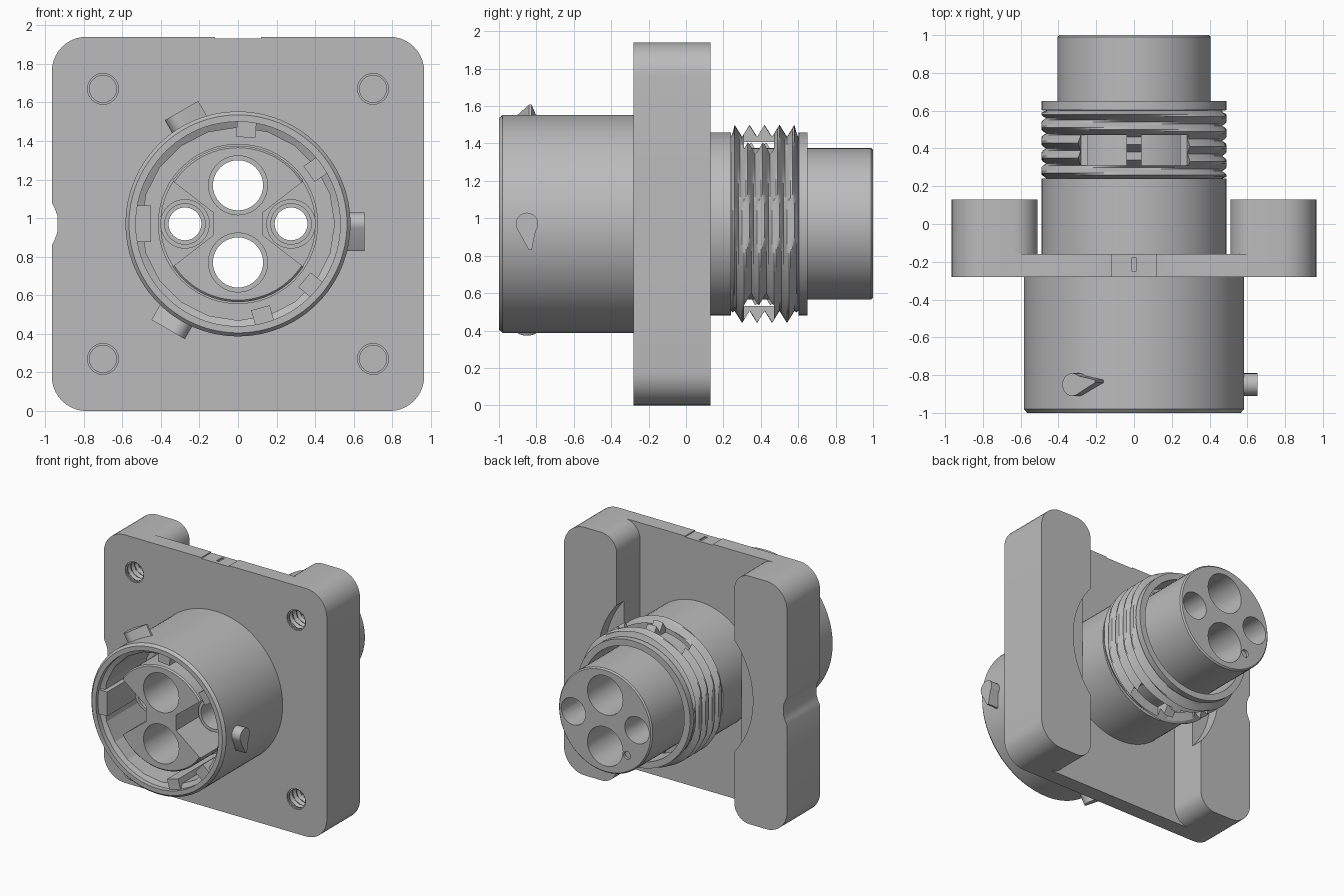
import bpy, bmesh
from math import pi, sin, cos, radians, tau
from mathutils import Matrix, Vector

if "Cube" in bpy.data.objects:
    bpy.data.objects.remove(bpy.data.objects["Cube"])

AXIS = 0.97  # height of the connector axis

grey = bpy.data.materials.new("plain_grey")
grey.use_nodes = True
grey.diffuse_color = (0.5, 0.5, 0.5, 1)
grey.node_tree.nodes["Principled BSDF"].inputs["Base Color"].default_value = (0.5, 0.5, 0.5, 1)


def finish(name, bm):
    bmesh.ops.remove_doubles(bm, verts=bm.verts, dist=1e-5)
    bmesh.ops.recalc_face_normals(bm, faces=bm.faces)
    mesh = bpy.data.meshes.new(name)
    bm.to_mesh(mesh)
    bm.free()
    mesh.materials.append(grey)
    ob = bpy.data.objects.new(name, mesh)
    bpy.context.collection.objects.link(ob)
    return ob


def lathe(name, profile, seg=72, x=0, z=AXIS, clamp=9):
    """Turn a closed (radius, y) profile about y; a radius may depend on the angle."""
    bm = bmesh.new()
    rows = []
    for r, y in profile:
        row = []
        for i in range(seg):
            a = tau * i / seg
            rad = r(a) if callable(r) else r
            px = max(-clamp, min(clamp, rad * cos(a)))
            row.append(bm.verts.new((x + px, y, z + rad * sin(a))))
        rows.append(row)
    for j, row in enumerate(rows):
        nxt = rows[(j + 1) % len(rows)]
        for i in range(seg):
            k = (i + 1) % seg
            bm.faces.new((row[i], row[k], nxt[k], nxt[i]))
    return finish(name, bm)


def cylinder(name, r, y0, y1, x=0, z=AXIS, seg=48):
    return lathe(name, [(0, y0), (r, y0), (r, y1), (0, y1)], seg, x, z)


def prism(name, pts, d0, d1, place=lambda u, v, d: (u, d, AXIS + v)):
    bm = bmesh.new()
    ends = [[bm.verts.new(place(u, v, d)) for u, v in pts] for d in (d0, d1)]
    bm.faces.new(ends[0])
    bm.faces.new(ends[1])
    for i in range(len(pts)):
        k = (i + 1) % len(pts)
        bm.faces.new((ends[0][i], ends[0][k], ends[1][k], ends[1][i]))
    return finish(name, bm)


def box(name, u0, u1, v0, v1, d0, d1):
    return prism(name, [(u0, v0), (u1, v0), (u1, v1), (u0, v1)], d0, d1)


def arc(cx, cy, r, a0, a1, n=10):
    return [(cx + r * cos(radians(a0 + (a1 - a0) * i / n)),
             cy + r * sin(radians(a0 + (a1 - a0) * i / n))) for i in range(n + 1)]


def cut(ob, *cutters):
    bpy.context.view_layer.objects.active = ob
    for c in cutters:
        c.hide_render = True
        mod = ob.modifiers.new("cut", 'BOOLEAN')
        mod.operation = 'DIFFERENCE'
        mod.solver = 'EXACT'
        mod.object = c
        bpy.ops.object.modifier_apply(modifier=mod.name)
        bpy.data.objects.remove(c)


def thread_rows(root, crest, y0, y1, pitch, steps):
    """Profile rows of a helical V thread that fades out at both ends."""
    rows = []
    n = int((y1 - y0) / pitch * steps)
    for j in range(n + 1):
        y = y0 + (y1 - y0) * j / n
        fade = min(1, (y - y0) / 0.02, (y1 - y) / 0.02)

        def radius(a, y=y, fade=fade):
            t = ((y - y0) / pitch - a / tau) % 1
            return root + (crest - root) * fade * abs(2 * t - 1)
        rows.append((radius, y))
    return rows


# Square flange: rounded block with a wide channel across the back
W, H, R = 0.965, 0.97, 0.18
outline = []
for cx, cy, a in ((1, 1, 0), (-1, 1, 90), (-1, -1, 180), (1, -1, 270)):
    outline += arc(cx * (W - R), cy * (H - R), R, a, a + 90)
flange = prism("flange", outline, -0.28, 0.13)
quarter = arc(0.64, H - 0.13, 0.13, 180, 90) + [(0.64, 1.1)]
half = [(u, -v) for u, v in reversed(quarter)] + quarter
channel = prism("channel_cutter", half + [(-u, -v) for u, v in half], -0.16, 0.3)
cut(flange, channel,
    cylinder("nut_recess_cutter", 0.67, 0.04, 0.3, seg=96),
    cylinder("bore_cutter", 0.45, -0.4, 0.0),
    prism("side_notch_cutter", [(-1.1, 0.11), (-W, 0.11), (-0.95, 0.08), (-0.935, 0.04),
          (-0.935, -0.04), (-0.95, -0.08), (-W, -0.11), (-1.1, -0.11)], -0.5, 0.5),
    box("top_mark_cutter", -0.12, 0.12, H - 0.008, 1.1, -0.5, 0.3),
    box("top_slot_cutter", -0.012, 0.012, H - 0.02, 1.1, -0.25, -0.18))

# Threaded blind mounting holes
for sx in (-1, 1):
    for sz in (-1, 1):
        rows = thread_rows(0.07, 0.083, -0.27, 0.05, 0.045, 6)
        cut(flange, lathe("screw_cutter", [(0, -0.4), (0.08, -0.4), (0.08, -0.27)] + rows
                          + [(0, 0.05)], 24, sx * 0.7, AXIS + sz * 0.7))

# Front shell running on into the rear neck
lathe("shell", [(0.53, -1), (0.565, -1), (0.583, -0.98), (0.583, -0.22), (0.49, -0.22),
                (0.49, 0.24), (0.4, 0.24), (0.4, -0.45), (0.53, -0.45)], 96)
lathe("keyed_ring", [(0.54, -0.965), (0.5, -0.945), (0.5, -0.44), (0.54, -0.44)], 20)

# Keys inside the shell: angle and half width
for deg, w in ((180, 0.095), (85, 0.05), (35, 0.05), (320, 0.05), (285, 0.05)):
    rot = Matrix.Rotation(radians(deg), 2)
    pts = [rot @ Vector(p) for p in ((0.45, -w), (0.55, -w), (0.55, w), (0.45, w))]
    prism("shell_key", pts, -0.975, -0.44)

# Three teardrop locking pins
for deg in (0, 120, 240):
    a = radians(deg)
    drop = [(-0.14, 0.025)] + arc(0, 0, 0.06, 130, -110, 20) + [(-0.14, 0.01)]
    prism("locking_pin", drop, 0.55, 0.655,
          lambda t, y, r: (r * cos(a) - t * sin(a), y - 0.85, AXIS + r * sin(a) + t * cos(a)))

# Rear threaded sleeve, flattened on both sides, with a window above and below
sleeve = lathe("threaded_sleeve", [(0.44, 0.2), (0.485, 0.2)]
               + thread_rows(0.465, 0.53, 0.24, 0.6, 0.08, 8)
               + [(0.49, 0.603), (0.49, 0.65), (0.44, 0.65)], 96, clamp=0.49)
for s in (-1, 1):
    for t in (-1, 1):
        pts = [(t * 0.04, s * 0.4), (t * 0.28, s * 0.36), (t * 0.33, s * 0.6), (t * 0.04, s * 0.6)]
        cut(sleeve, prism("window_cutter", pts, 0.31, 0.47))

# Contact insert: full length core with wedge recesses and four stepped bores
insert = lathe("contact_insert", [(0, -0.95), (0.395, -0.95), (0.405, -0.94), (0.405, 0.99),
                                  (0.395, 1.0), (0, 1.0)], 72)
for s in (-1, 1):
    cut(insert, prism("wedge_cutter", [(s * 0.13, 0.06), (s * 0.55, 0.385), (s * 0.55, -0.385),
                                       (s * 0.13, -0.06)], -1.1, -0.5))
    lathe("wedge_floor_wall", [(0.4, -0.6), (0.415, -0.6), (0.415, -0.44), (0.4, -0.44)])

sockets = [(0, 0.2, 0.13, 0.153), (0, -0.2, 0.13, 0.153),
           (0.275, 0, 0.085, 0.105), (-0.275, 0, 0.085, 0.105)]
for x, dz, r, big in sockets:
    cut(insert, lathe("socket_cutter", [(0, -1.2), (big, -1.2), (big, -0.4), (r, -0.4),
                                        (r, 0.5), (big, 0.5), (big, 1.2), (0, 1.2)],
                      40, x, AXIS + dz))
    if x:
        lathe("small_socket_boss", [(0.105, -0.7), (0.128, -0.7), (0.128, -0.48),
                                    (0.105, -0.48)], 40, x)
cut(insert, cylinder("dimple_cutter", 0.03, 0.98, 1.1, -0.19, AXIS - 0.22, 24))

# Smooth curved surfaces while keeping the edges sharp
for ob in bpy.context.scene.objects:
    if ob.type == 'MESH':
        bpy.ops.object.select_all(action='DESELECT')
        ob.select_set(True)
        bpy.context.view_layer.objects.active = ob
        bpy.ops.object.shade_smooth_by_angle(angle=radians(17 if "ring" in ob.name else 30))
